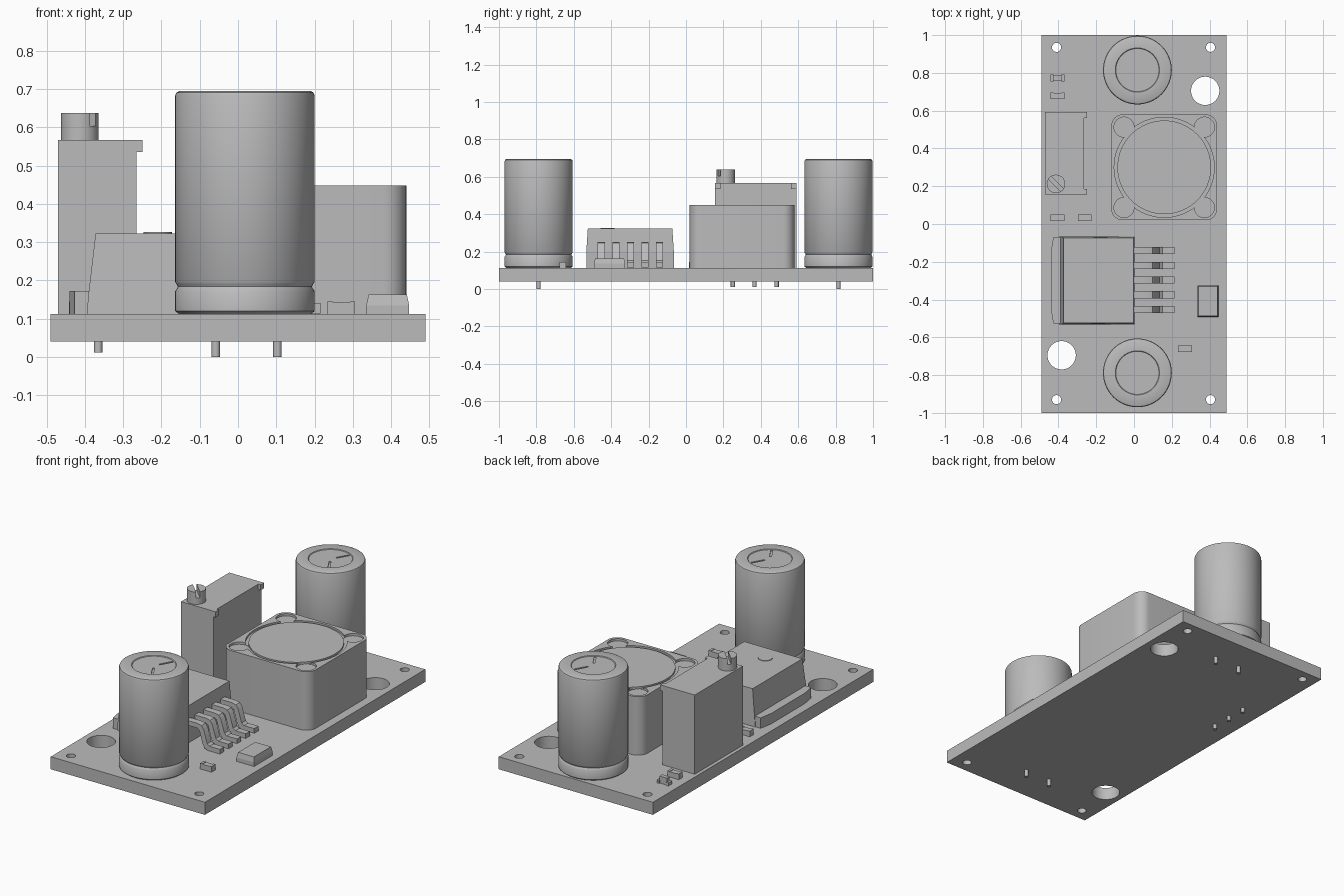
import bpy, bmesh, math
from mathutils import Matrix

if "Cube" in bpy.data.objects:
    bpy.data.objects.remove(bpy.data.objects["Cube"])

grey = bpy.data.materials.new("neutral grey")
grey.use_nodes = True
grey.diffuse_color = (0.5, 0.5, 0.5, 1)
grey.node_tree.nodes["Principled BSDF"].inputs["Base Color"].default_value = (0.5, 0.5, 0.5, 1)

TOP = 0.112  # upper surface of the board


def finish(name, bm, smooth=False):
    bmesh.ops.recalc_face_normals(bm, faces=bm.faces)
    mesh = bpy.data.meshes.new(name)
    bm.to_mesh(mesh)
    bm.free()
    mesh.materials.append(grey)
    obj = bpy.data.objects.new(name, mesh)
    bpy.context.collection.objects.link(obj)
    if smooth:
        shade(obj)
    return obj


def activate(obj):
    bpy.ops.object.select_all(action='DESELECT')
    obj.select_set(True)
    bpy.context.view_layer.objects.active = obj


def shade(obj):
    activate(obj)
    bpy.ops.object.shade_smooth_by_angle(angle=math.radians(35))


def box(name, x, y, z, taper=0.0, turn=0.0):
    """Box from ranges; taper pulls the top edges inwards, turn spins about z."""
    bm = bmesh.new()
    bmesh.ops.create_cube(bm, size=1)
    sx, sy, sz = (r[1] - r[0] for r in (x, y, z))
    for v in bm.verts:
        inset = 2 * taper if v.co.z > 0 else 0
        v.co.x *= sx - inset
        v.co.y *= sy - inset
        v.co.z *= sz
    bm.transform(Matrix.Translation((sum(x) / 2, sum(y) / 2, sum(z) / 2)) @ Matrix.Rotation(turn, 4, 'Z'))
    return finish(name, bm)


def cylinder(name, x, y, r, z0, z1, sides=48):
    bm = bmesh.new()
    bmesh.ops.create_cone(bm, cap_ends=True, segments=sides, radius1=r, radius2=r, depth=z1 - z0,
                          matrix=Matrix.Translation((x, y, (z0 + z1) / 2)))
    return finish(name, bm, True)


def prism(name, points, axis, start, end):
    """Extrude a closed outline: (x, z) points along 'Y' or (x, y) points along 'Z'."""
    place = (lambda a, b: (a, start, b)) if axis == 'Y' else (lambda a, b: (a, b, start))
    bm = bmesh.new()
    face = bm.faces.new([bm.verts.new(place(*p)) for p in points])
    moved = bmesh.ops.extrude_face_region(bm, geom=[face])["geom"]
    shift = (0, end - start, 0) if axis == 'Y' else (0, 0, end - start)
    bmesh.ops.translate(bm, vec=shift, verts=[v for v in moved if isinstance(v, bmesh.types.BMVert)])
    return finish(name, bm)


def lathe(name, profile, x, y, steps=64):
    bm = bmesh.new()
    verts = [bm.verts.new((r, 0, z)) for r, z in profile]
    edges = [bm.edges.new(pair) for pair in zip(verts, verts[1:])]
    bmesh.ops.spin(bm, geom=verts + edges, cent=(0, 0, 0), axis=(0, 0, 1), angle=math.tau, steps=steps)
    bmesh.ops.remove_doubles(bm, verts=bm.verts, dist=1e-5)
    bm.transform(Matrix.Translation((x, y, 0)))
    return finish(name, bm, True)


def cut(obj, cutters):
    for c in cutters:
        activate(obj)
        mod = obj.modifiers.new("cut", 'BOOLEAN')
        mod.operation, mod.solver, mod.object = 'DIFFERENCE', 'EXACT', c
        bpy.ops.object.modifier_apply(modifier=mod.name)
        bpy.data.objects.remove(c)
    shade(obj)


# Circuit board with mounting holes
board = box("circuit_board", (-0.49, 0.49), (-1, 1), (0.04, TOP))
holes = [(-0.41, 0.935, 0.024), (0.405, 0.935, 0.024), (-0.41, -0.93, 0.024), (0.405, -0.93, 0.024),
         (0.377, 0.705, 0.075), (-0.383, -0.695, 0.075)]
cut(board, [cylinder("hole", x, y, r, 0, 0.2) for x, y, r in holes])

# Two electrolytic capacitors with crimped base, scored vent and pins
can = [(0, TOP), (0.172, TOP), (0.182, 0.12), (0.182, 0.172), (0.178, 0.178), (0.175, 0.184),
       (0.178, 0.190), (0.182, 0.196), (0.182, 0.683), (0.179, 0.691), (0.171, 0.695),
       (0.117, 0.695), (0.114, 0.691), (0, 0.691)]
for name, y in (("front", -0.788), ("rear", 0.815)):
    cap = lathe(name + "_capacitor", can, 0.018, y)
    slits = []
    for angle in (math.pi / 3, math.pi, -math.pi / 3):
        cx, cy = 0.018 + 0.07 * math.cos(angle), y + 0.07 * math.sin(angle)
        slits.append(box("slit", (cx - 0.04, cx + 0.04), (cy - 0.005, cy + 0.005), (0.685, 0.72), turn=angle))
    cut(cap, slits)
    for x in (-0.058, 0.103):
        cylinder(name + "_capacitor_pin", x, y, 0.011, 0, 0.05, 16)

# Shielded inductor: rounded block, recessed ring with corner lobes, flat core
ix, iy, half, rad = 0.16, 0.30, 0.28, 0.06
outline = []
for corner in range(4):
    mid = math.pi / 4 + corner * math.pi / 2
    cx = ix + math.copysign(half - rad, math.cos(mid))
    cy = iy + math.copysign(half - rad, math.sin(mid))
    for k in range(9):
        a = corner * math.pi / 2 + k * math.pi / 16
        outline.append((cx + rad * math.cos(a), cy + rad * math.sin(a)))
inductor = prism("inductor_body", outline, 'Z', TOP, 0.448)
lobes = [cylinder("lobe", ix + sx * 0.213, iy + sy * 0.213, 0.053, 0.435, 0.5, 32)
         for sx in (-1, 1) for sy in (-1, 1)]
cut(inductor, [cylinder("ring", ix, iy, 0.265, 0.437, 0.5, 64)] + lobes)
cylinder("inductor_core", ix, iy, 0.248, 0.43, 0.447, 64)

# Regulator: tapered body, heat tab, mark and five bent leads
side = [(-0.395, TOP), (0.0, TOP), (0.003, 0.2), (-0.003, 0.323), (-0.372, 0.323), (-0.39, 0.17)]
body = prism("regulator_body", side, 'Y', -0.533, -0.065)
for v in body.data.vertices:
    if v.co.z > 0.3:
        v.co.y += 0.008 if v.co.y < -0.3 else -0.008
tab = [(-0.38, -0.527), (-0.427, -0.527), (-0.44, -0.45), (-0.44, -0.145), (-0.427, -0.068), (-0.38, -0.068)]
prism("regulator_tab", tab, 'Z', TOP, 0.172)
cylinder("regulator_mark", -0.21, -0.42, 0.037, 0.32, 0.326, 32)
lead = [(-0.01, 0.252), (0.075, 0.252), (0.098, 0.246), (0.112, 0.228), (0.135, 0.152), (0.15, 0.141),
        (0.215, 0.141), (0.215, 0.114), (0.14, 0.114), (0.118, 0.122), (0.105, 0.145), (0.085, 0.215),
        (0.07, 0.225), (-0.01, 0.225)]
for i in range(5):
    y = -0.453 + i * 0.078
    shade(prism("regulator_lead", lead, 'Y', y - 0.019, y + 0.019))

# Trimmer: tall case, corner nibs, slotted screw and pins
box("trimmer_case", (-0.47, -0.265), (0.155, 0.592), (TOP, 0.567))
for y in (0.155, 0.562):
    box("trimmer_nib", (-0.27, -0.25), (y, y + 0.03), (0.535, 0.567))
screw = cylinder("trimmer_screw", -0.413, 0.212, 0.049, 0.56, 0.638)
cut(screw, [box("slot", (-0.5, -0.326), (0.202, 0.222), (0.604, 0.7), turn=-math.pi / 4)])
for y in (0.25, 0.367, 0.485):
    cylinder("trimmer_pin", -0.365, y, 0.011, 0.012, 0.05, 16)

# Moulded diode
box("diode_base", (0.335, 0.447), (-0.492, -0.325), (TOP, 0.135))
box("diode_top", (0.335, 0.447), (-0.492, -0.325), (0.135, 0.163), taper=0.006)

# Small chip parts with end terminals
chips = [("chip", 0.27, -0.66), ("chip", -0.405, 0.678), ("chip", -0.405, 0.033),
         ("chip", -0.26, 0.033), ("indicator", -0.405, 0.773)]
for name, x, y in chips:
    middle = 0.142 if name == "chip" else 0.152
    wide = 0.0165 if name == "chip" else 0.012
    box(name + "_body", (x - 0.024, x + 0.024), (y - wide, y + wide), (TOP, middle))
    for s in (-1, 1):
        box(name + "_terminal", sorted((x + s * 0.022, x + s * 0.036)), (y - 0.0175, y + 0.0175),
            (TOP, 0.145 if name == "chip" else 0.13))
